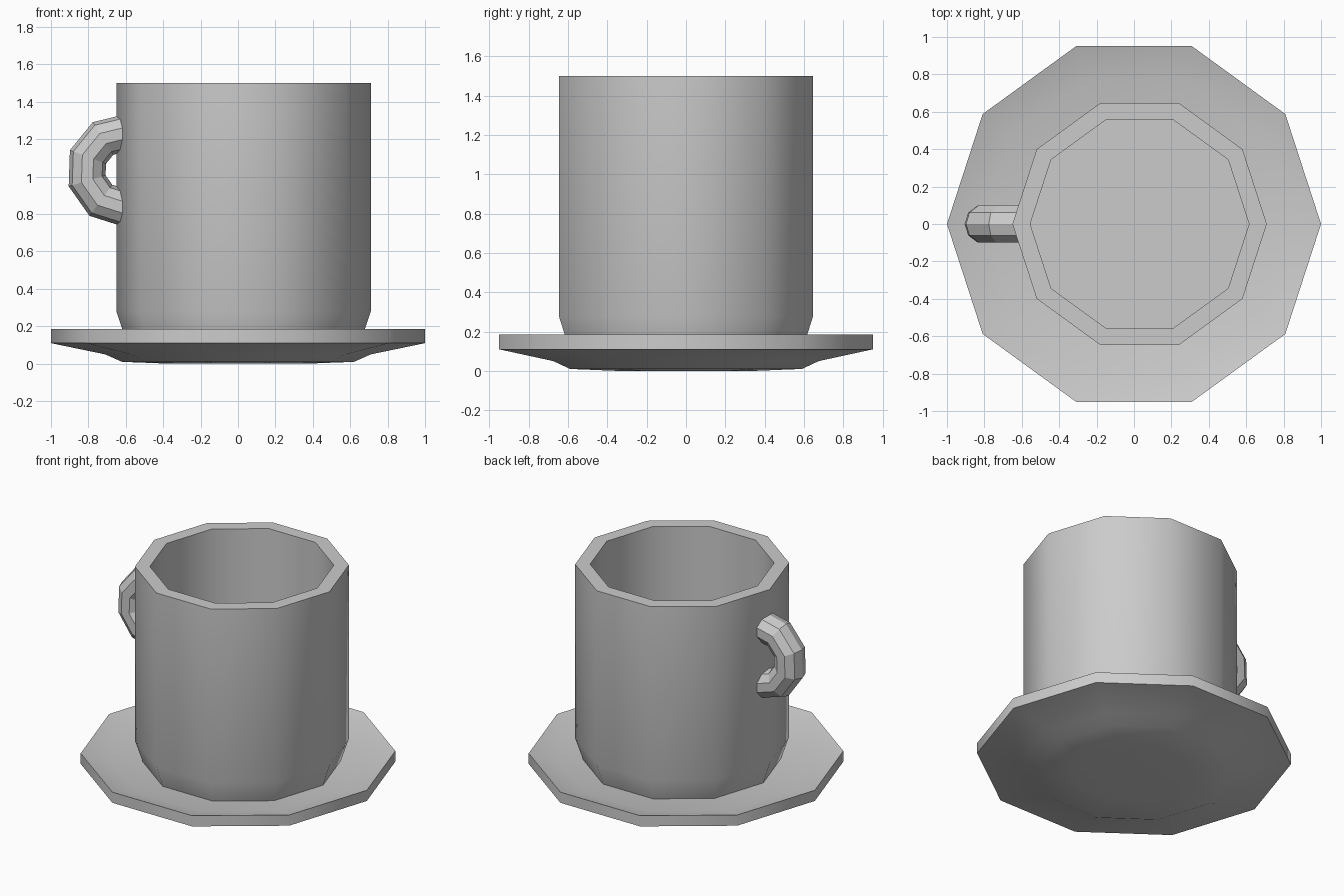
import bpy, bmesh
from math import cos, sin, pi, radians

if "Cube" in bpy.data.objects:
    bpy.data.objects.remove(bpy.data.objects["Cube"])

SIDES = 10


def make_object(name, bm, smooth):
    bmesh.ops.recalc_face_normals(bm, faces=bm.faces)
    mesh = bpy.data.meshes.new(name)
    bm.to_mesh(mesh)
    bm.free()
    obj = bpy.data.objects.new(name, mesh)
    bpy.context.collection.objects.link(obj)
    bpy.ops.object.select_all(action='DESELECT')
    obj.select_set(True)
    bpy.context.view_layer.objects.active = obj
    if smooth:
        bpy.ops.object.shade_smooth_by_angle(angle=radians(40))
    return obj


def bridge(bm, a, b):
    n = len(a)
    for i in range(n):
        j = (i + 1) % n
        bm.faces.new((a[i], a[j], b[j], b[i]))


def lathe(name, profile, cx=0.0):
    """Turn a radius/height profile into a closed ten-sided solid."""
    bm = bmesh.new()
    rings = [[bm.verts.new((cx + r * cos(2 * pi * i / SIDES),
                            r * sin(2 * pi * i / SIDES), z))
              for i in range(SIDES)] for r, z in profile]
    for a, b in zip(rings, rings[1:]):
        bridge(bm, a, b)
    bm.faces.new(rings[0])
    bm.faces.new(rings[-1])
    return make_object(name, bm, True)


# Saucer: shallow dish with a raised rim
lathe("saucer", [(0.36, 0.0), (0.62, 0.01), (0.71, 0.05), (1.0, 0.11),
                 (1.0, 0.185), (0.81, 0.13)])

# Cup: straight wall, narrowed foot, hollow inside
lathe("cup", [(0.63, 0.13), (0.68, 0.28), (0.68, 1.5),
              (0.585, 1.5), (0.585, 0.25)], cx=0.03)

# Handle: part of a ring whose ends are buried in the cup wall
bm = bmesh.new()
rings = []
for k in range(6):
    a = radians(85 + 37.2 * k)
    ring = []
    for i in range(SIDES):
        t = 2 * pi * i / SIDES
        r = 0.2 + 0.103 * cos(t)
        ring.append(bm.verts.new((-0.615 + r * cos(a), 0.103 * sin(t),
                                  1.035 + r * sin(a))))
    rings.append(ring)
for a, b in zip(rings, rings[1:]):
    bridge(bm, a, b)
bm.faces.new(rings[0])
bm.faces.new(rings[-1])
make_object("handle", bm, False)
